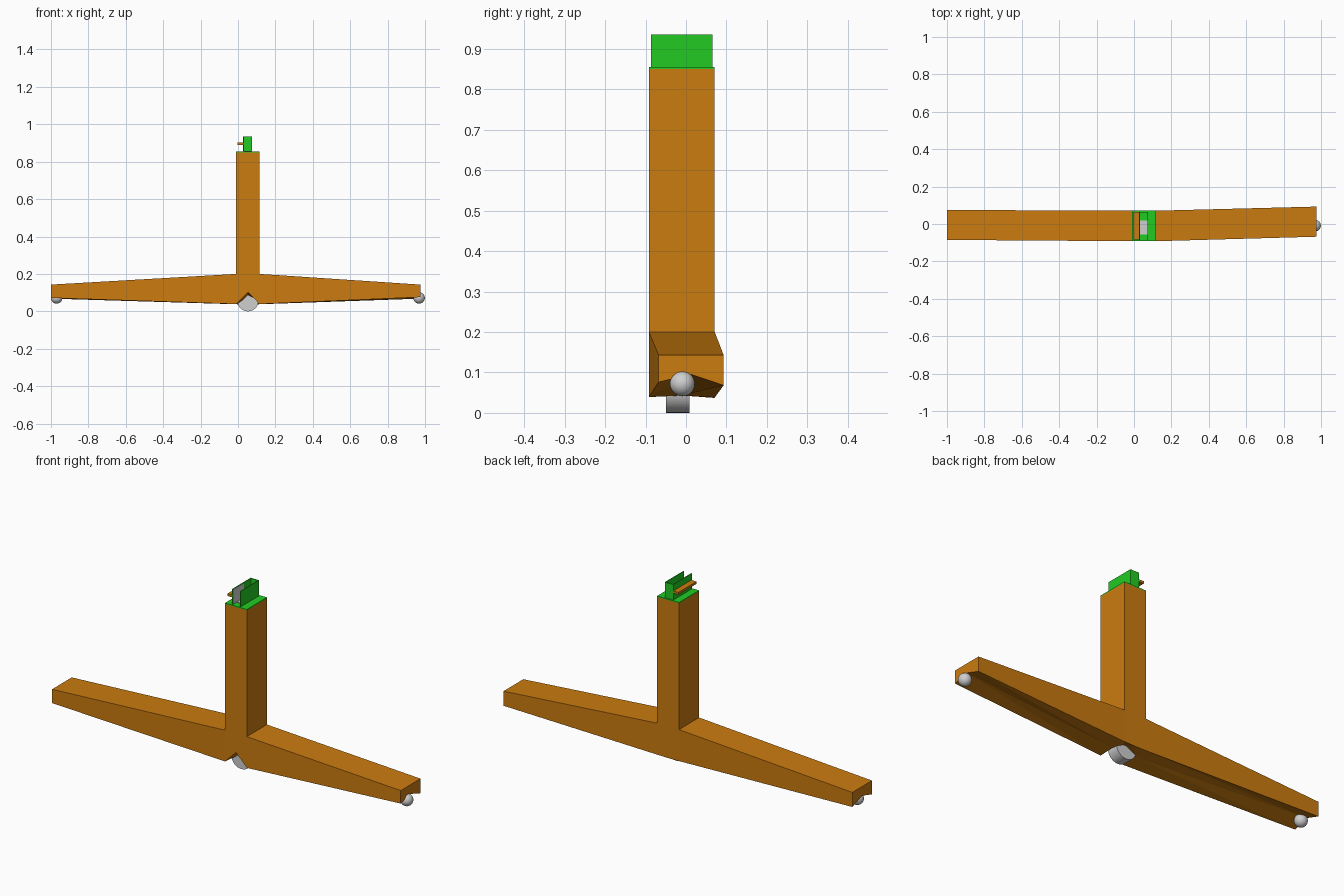
import bpy, bmesh, math
from mathutils import Matrix

if "Cube" in bpy.data.objects:
    bpy.data.objects.remove(bpy.data.objects["Cube"])


def material(name, color):
    m = bpy.data.materials.new(name)
    m.diffuse_color = (*color, 1)
    m.use_nodes = True
    m.node_tree.nodes["Principled BSDF"].inputs["Base Color"].default_value = m.diffuse_color
    return m


ORANGE = material("orange", (0.6, 0.2, 0.005))
GREEN = material("green", (0.016, 0.6, 0.016))
GREY = material("light grey", (0.62, 0.62, 0.62))


def finish(name, bm, mat, smooth=False):
    bmesh.ops.recalc_face_normals(bm, faces=bm.faces)
    me = bpy.data.meshes.new(name)
    bm.to_mesh(me)
    bm.free()
    me.materials.append(mat)
    ob = bpy.data.objects.new(name, me)
    bpy.context.collection.objects.link(ob)
    if smooth:
        for p in me.polygons:
            p.use_smooth = len(p.vertices) <= 4
    return ob


def box(name, x, y, z, mat):
    bm = bmesh.new()
    size = Matrix.Diagonal((x[1] - x[0], y[1] - y[0], z[1] - z[0], 1))
    mid = Matrix.Translation([(a + b) / 2 for a, b in (x, y, z)])
    bmesh.ops.create_cube(bm, size=1, matrix=mid @ size)
    return finish(name, bm, mat)


# Tapered crossbar: loft of sections with a grooved underside and a front notch
# x, front y, back y, top z, then bottom z at front, ridge and back
sections = [
    (-1.00, -0.085, 0.075, 0.143, 0.072, 0.095, 0.068),
    (-0.01, -0.092, 0.071, 0.200, 0.039, 0.043, 0.038),
    (0.053, -0.092, 0.071, 0.200, 0.102, 0.075, 0.037),
    (0.115, -0.092, 0.071, 0.200, 0.039, 0.043, 0.038),
    (0.975, -0.068, 0.093, 0.143, 0.076, 0.095, 0.068),
]
bm = bmesh.new()
rings = []
for x, yf, yb, top, zf, zr, zb in sections:
    pts = [(yf, zf), ((yf + yb) / 2, zr), (yb, zb), (yb, top), (yf, top)]
    rings.append([bm.verts.new((x, y, z)) for y, z in pts])
for a, b in zip(rings, rings[1:]):
    for i in range(5):
        j = (i + 1) % 5
        q = (a[i], a[j], b[j], b[i])
        if i < 2:  # warped underside is split into triangles
            bm.faces.new((q[0], q[1], q[2]))
            bm.faces.new((q[0], q[2], q[3]))
        else:
            bm.faces.new(q)
bm.faces.new(rings[0])
bm.faces.new(rings[-1])
finish("crossbar", bm, ORANGE)

# Upright post and its coloured cap
box("post", (-0.01, 0.115), (-0.092, 0.071), (0.19, 0.85), ORANGE)
box("post_cap", (-0.01, 0.115), (-0.092, 0.071), (0.85, 0.855), GREEN)

# Open holder on top: two side walls and a back wall
Z = (0.855, 0.935)
box("holder_left_wall", (0.027, 0.031), (-0.086, 0.065), Z, GREEN)
box("holder_right_wall", (0.071, 0.075), (-0.086, 0.065), Z, GREEN)
box("holder_back_wall", (0.031, 0.071), (0.061, 0.065), Z, GREEN)
box("holder_floor_pad", (0.031, 0.071), (-0.055, 0.02), (0.855, 0.858), GREY)
box("holder_side_pad", (0.031, 0.033), (-0.086, 0.0), (0.858, 0.933), GREY)

# Thin side rail on the holder
box("side_rail", (-0.002, 0.027), (-0.083, 0.065), (0.89, 0.902), ORANGE)

# Centre wheel, axle along y
bm = bmesh.new()
bmesh.ops.create_cone(bm, cap_ends=True, segments=32, radius1=0.057, radius2=0.057,
                      depth=0.058, matrix=Matrix.Translation((0.053, -0.02, 0.057))
                      @ Matrix.Rotation(math.pi / 2, 4, 'X'))
finish("centre_wheel", bm, GREY, True)

# Ball feet under the arm ends
for side, x in (("left", -0.97), ("right", 0.968)):
    bm = bmesh.new()
    bmesh.ops.create_uvsphere(bm, u_segments=24, v_segments=14, radius=0.031,
                              matrix=Matrix.Translation((x, -0.009, 0.072)))
    finish(side + "_ball_foot", bm, GREY, True)
